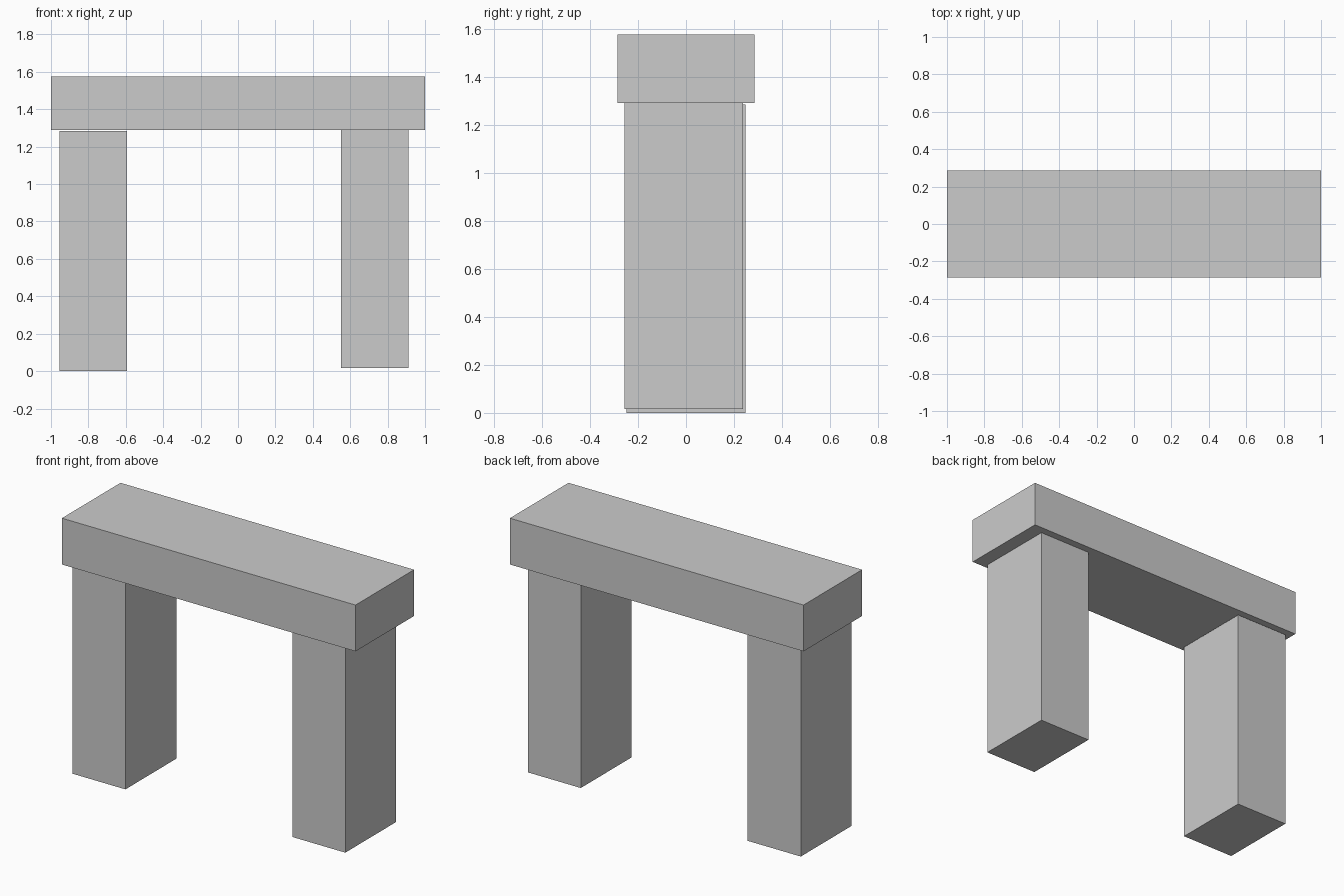
import bpy

if "Cube" in bpy.data.objects:
    bpy.data.objects.remove(bpy.data.objects["Cube"])


def box(name, lo, hi):
    """Add a box spanning the two given corners."""
    centre = [(a + b) / 2 for a, b in zip(lo, hi)]
    bpy.ops.mesh.primitive_cube_add(size=1, location=centre)
    ob = bpy.context.object
    ob.name = name
    ob.scale = [b - a for a, b in zip(lo, hi)]
    bpy.ops.object.transform_apply(location=False, rotation=False, scale=True)
    return ob


# Two upright stones, slightly offset from each other
box("left_upright", (-0.955, -0.248, 0.0), (-0.593, 0.247, 1.285))
box("right_upright", (0.55, -0.257, 0.016), (0.911, 0.238, 1.29))

# Slab laid across the uprights
box("lintel", (-1.0, -0.285, 1.29), (1.0, 0.285, 1.575))
